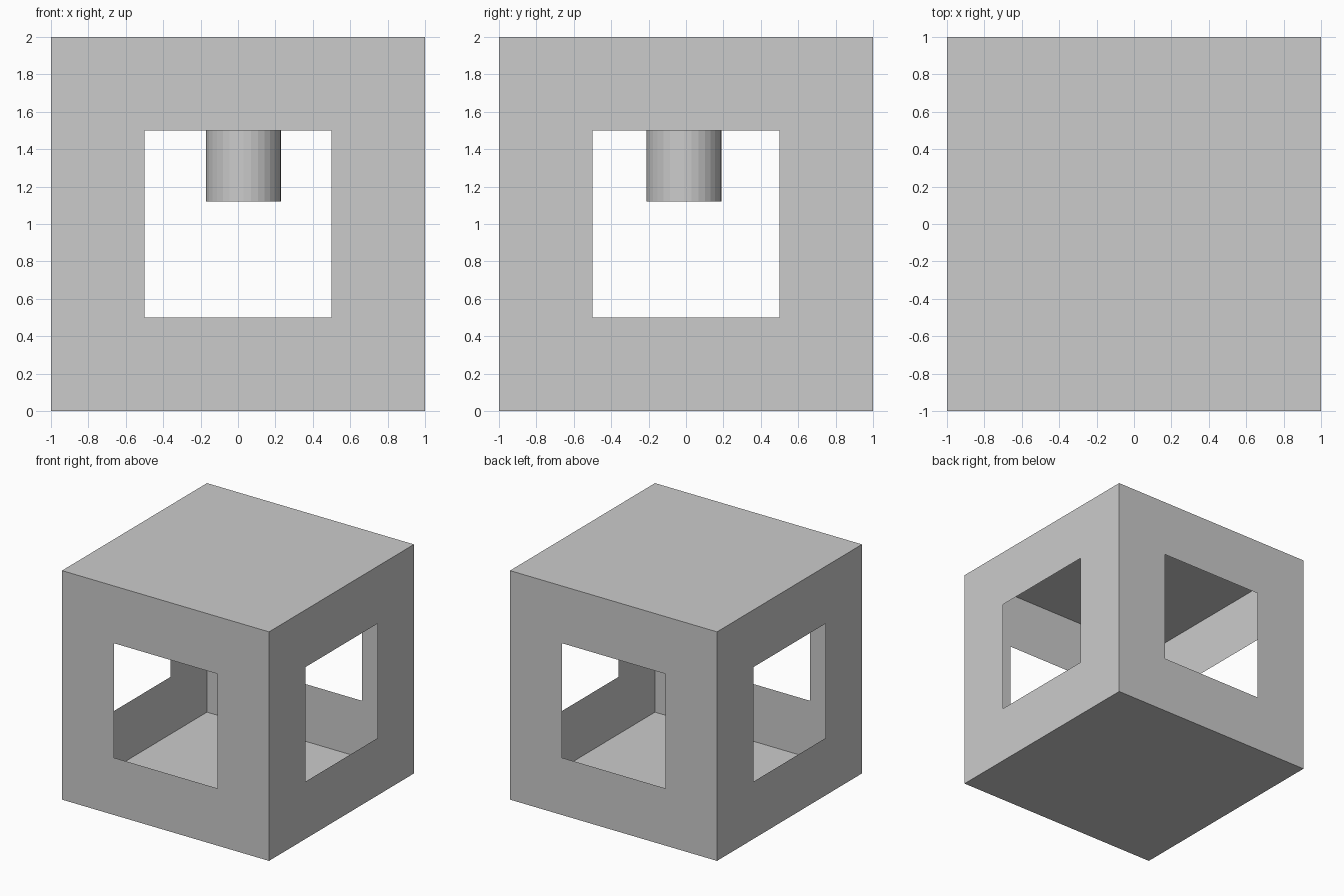
import bpy, bmesh
from mathutils import Matrix

if "Cube" in bpy.data.objects:
    bpy.data.objects.remove(bpy.data.objects["Cube"])


def add_object(name, bm):
    mesh = bpy.data.meshes.new(name)
    bm.to_mesh(mesh)
    bm.free()
    obj = bpy.data.objects.new(name, mesh)
    bpy.context.collection.objects.link(obj)
    return obj


# Thin-walled room: a single-surface cube with a square window in each side wall
bm = bmesh.new()
bmesh.ops.create_cube(bm, size=2.0, matrix=Matrix.Translation((0, 0, 1)))
bm.normal_update()
walls = [f for f in bm.faces if abs(f.normal.z) < 0.5]
bmesh.ops.inset_individual(bm, faces=walls, thickness=0.5, use_even_offset=True)
bmesh.ops.delete(bm, geom=walls, context='FACES')
add_object("room_shell", bm)

# Cylinder hanging from the ceiling, open where it meets the ceiling
bottom, top, radius = 1.12, 2.0, 0.2
bm = bmesh.new()
bmesh.ops.create_cone(
    bm, cap_ends=True, segments=32, radius1=radius, radius2=radius,
    depth=top - bottom,
    matrix=Matrix.Translation((0.03, -0.01, (top + bottom) / 2)))
bm.normal_update()
caps = [f for f in bm.faces if f.normal.z > 0.9]
bmesh.ops.delete(bm, geom=caps, context='FACES_ONLY')
add_object("ceiling_lamp", bm)
